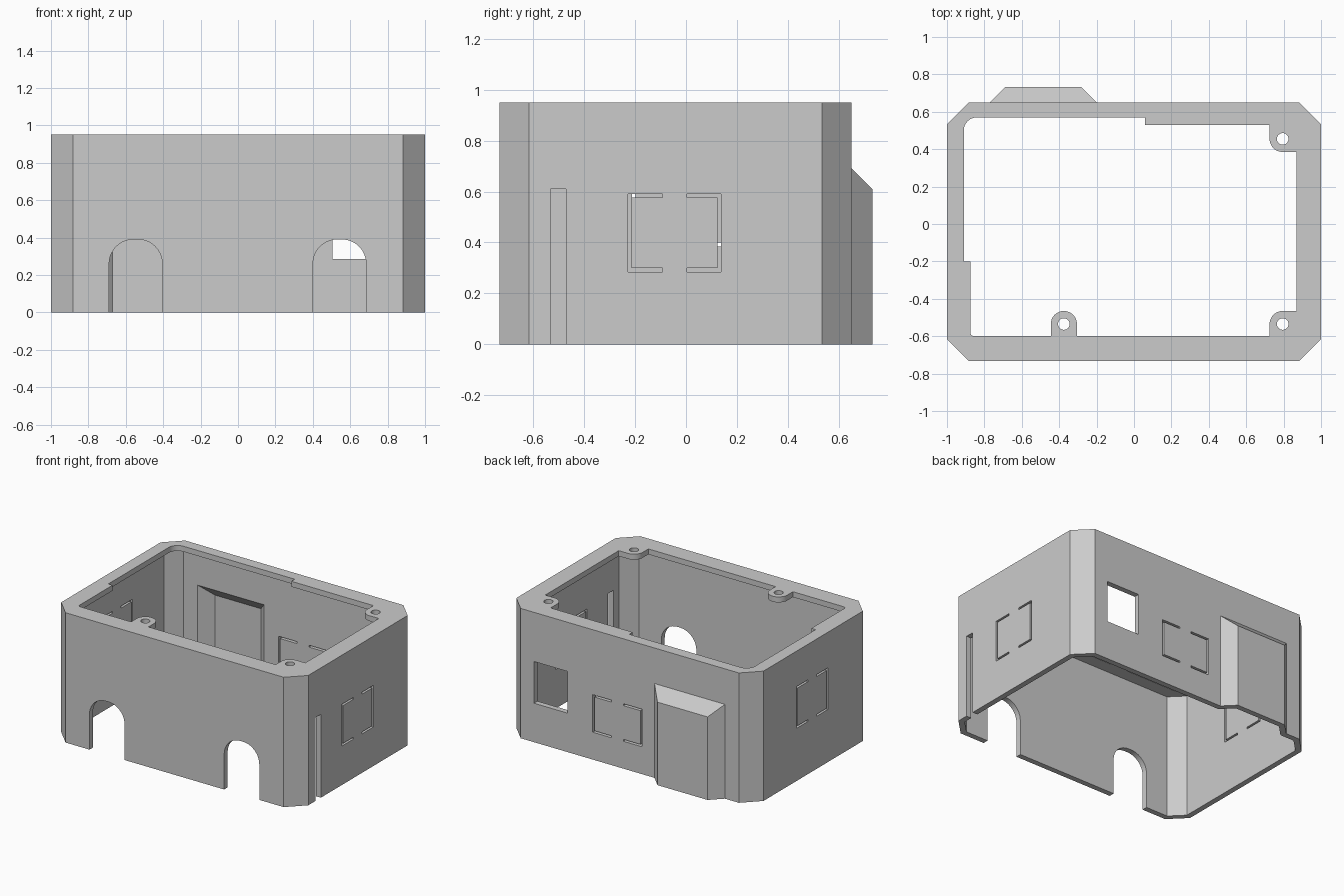
import bpy
import bmesh
from math import radians, cos, sin
from mathutils import Vector

cube = bpy.data.objects.get("Cube")
if cube:
    bpy.data.objects.remove(cube, do_unlink=True)

WALL, TOP, HEIGHT = 0.04, 0.91, 0.95


def make_object(name, bm):
    bmesh.ops.recalc_face_normals(bm, faces=bm.faces[:])
    mesh = bpy.data.meshes.new(name)
    bm.to_mesh(mesh)
    bm.free()
    obj = bpy.data.objects.new(name, mesh)
    bpy.context.collection.objects.link(obj)
    return obj


def prism(name, points, axis, low, high):
    """Extrude a 2D outline along x, y or z."""
    place = {"x": lambda a, b, c: (c, a, b),
             "y": lambda a, b, c: (a, c, b),
             "z": lambda a, b, c: (a, b, c)}[axis]
    bm = bmesh.new()
    face = bm.faces.new([bm.verts.new(place(a, b, low)) for a, b in points])
    result = bmesh.ops.extrude_face_region(bm, geom=[face])
    verts = [v for v in result["geom"] if isinstance(v, bmesh.types.BMVert)]
    bmesh.ops.translate(bm, verts=verts, vec=Vector(place(0, 0, high - low)))
    return make_object(name, bm)


def combine(target, other, operation="DIFFERENCE"):
    mod = target.modifiers.new(other.name, "BOOLEAN")
    mod.operation, mod.solver, mod.object = operation, "EXACT", other
    bpy.context.view_layer.objects.active = target
    bpy.ops.object.modifier_apply(modifier=mod.name)
    bpy.data.objects.remove(other, do_unlink=True)


def arc(cx, cy, r, start, end, steps=10):
    angles = [radians(start + (end - start) * i / steps) for i in range(steps + 1)]
    return [(cx + r * cos(a), cy + r * sin(a)) for a in angles]


def rect(x0, x1, y0, y1):
    return [(x0, y0), (x1, y0), (x1, y1), (x0, y1)]


def octagon(inset):
    """Plan of the case with chamfered corners."""
    x, back, front = 1 - inset, 0.65 - inset, -0.7325 + inset
    c = 0.117 - inset * 0.586
    return [(x, front + c), (x, back - c), (x - c, back), (c - x, back),
            (-x, back - c), (-x, front + c), (c - x, front), (x - c, front)]


def frustum(name, y0, y1, bottom, shrink):
    """Block on the back whose sides and top slope at 45 degrees."""
    bm = bmesh.new()
    rings = []
    for y in (y0, y1):
        d = y - 0.65 + shrink
        outline = rect(-0.77 + d, -0.20 - d, bottom, 0.69 - d)
        rings.append([bm.verts.new((x, y, z)) for x, z in outline])
    bm.faces.new(rings[0])
    bm.faces.new(rings[1])
    for i in range(4):
        j = (i + 1) % 4
        bm.faces.new((rings[0][i], rings[0][j], rings[1][j], rings[1][i]))
    return make_object(name, bm)


# Hollow shell with a bulge on the back
case = prism("case", octagon(0), "z", 0, HEIGHT)
combine(case, frustum("bulge", 0.63, 0.7325, 0, 0), "UNION")
combine(case, prism("cavity", octagon(WALL), "z", -0.1, TOP))
combine(case, frustum("bulge_pocket", 0.58, 0.7325 - WALL, -0.1, WALL * 1.414))

# Top opening, leaving a rim with three screw tabs
opening = [(-0.91, -0.2), (-0.875, -0.2)]
opening += arc(-0.855, -0.58, 0.02, 180, 270, 4)
opening += [(-0.445, -0.6)] + arc(-0.375, -0.535, 0.07, 180, 0, 16) + [(-0.305, -0.6)]
opening += [(0.725, -0.6)] + arc(0.795, -0.535, 0.07, 180, 90)
opening += [(0.87, -0.465), (0.87, 0.385)]
opening += arc(0.795, 0.455, 0.07, 270, 180) + [(0.725, 0.53)]
opening += [(0.06, 0.53), (0.06, 0.57)] + arc(-0.84, 0.50, 0.07, 90, 180)
combine(case, prism("top_opening", opening, "z", 0.8, 1.1))
for x, y in ((0.795, 0.455), (0.795, -0.535), (-0.375, -0.535)):
    combine(case, prism("screw_hole", arc(x, y, 0.031, 0, 345, 23), "z", 0.8, 1.1))

# Two arched cable openings in the front
for x in (-0.547, 0.543):
    arch = [(x - 0.142, -0.1), (x + 0.142, -0.1)]
    arch += arc(x + 0.012, 0.26, 0.13, 0, 90) + arc(x - 0.012, 0.26, 0.13, 90, 180)
    combine(case, prism("front_arch", arch, "y", -0.9, -0.66))

# Square window in the back and slot in the left wall
combine(case, prism("back_window", rect(0.505, 0.775, 0.285, 0.59), "y", 0.58, 0.8))
combine(case, prism("side_slot", rect(-0.532, -0.47, -0.1, 0.61), "x", 0.93, 1.1))


# Knock-out panels outlined by pairs of bracket-shaped slits
def knockout(axis, low, high, a0, a1, z0, z1):
    w, mid = 0.014, (a0 + a1) / 2
    for edge, sign in ((a0, 1), (a1, -1)):
        tip = mid - sign * 0.048
        bracket = [(edge, z0), (tip, z0), (tip, z0 + w), (edge + sign * w, z0 + w),
                   (edge + sign * w, z1 - w), (tip, z1 - w), (tip, z1), (edge, z1)]
        combine(case, prism("knockout_slit", bracket, axis, low, high))


knockout("x", 0.93, 1.1, -0.227, 0.137, 0.285, 0.59)
knockout("x", -1.1, -0.93, -0.212, 0.152, 0.385, 0.69)
knockout("y", 0.58, 0.8, -0.10, 0.30, 0.20, 0.475)

# Plain grey plastic
grey = bpy.data.materials.new("grey_plastic")
grey.use_nodes = True
colour = (0.6, 0.6, 0.6, 1)
grey.diffuse_color = colour
grey.node_tree.nodes["Principled BSDF"].inputs["Base Color"].default_value = colour
case.data.materials.clear()
case.data.materials.append(grey)

bpy.ops.object.select_all(action="DESELECT")
case.select_set(True)
bpy.context.view_layer.objects.active = case
bpy.ops.object.shade_smooth_by_angle(angle=radians(25))
